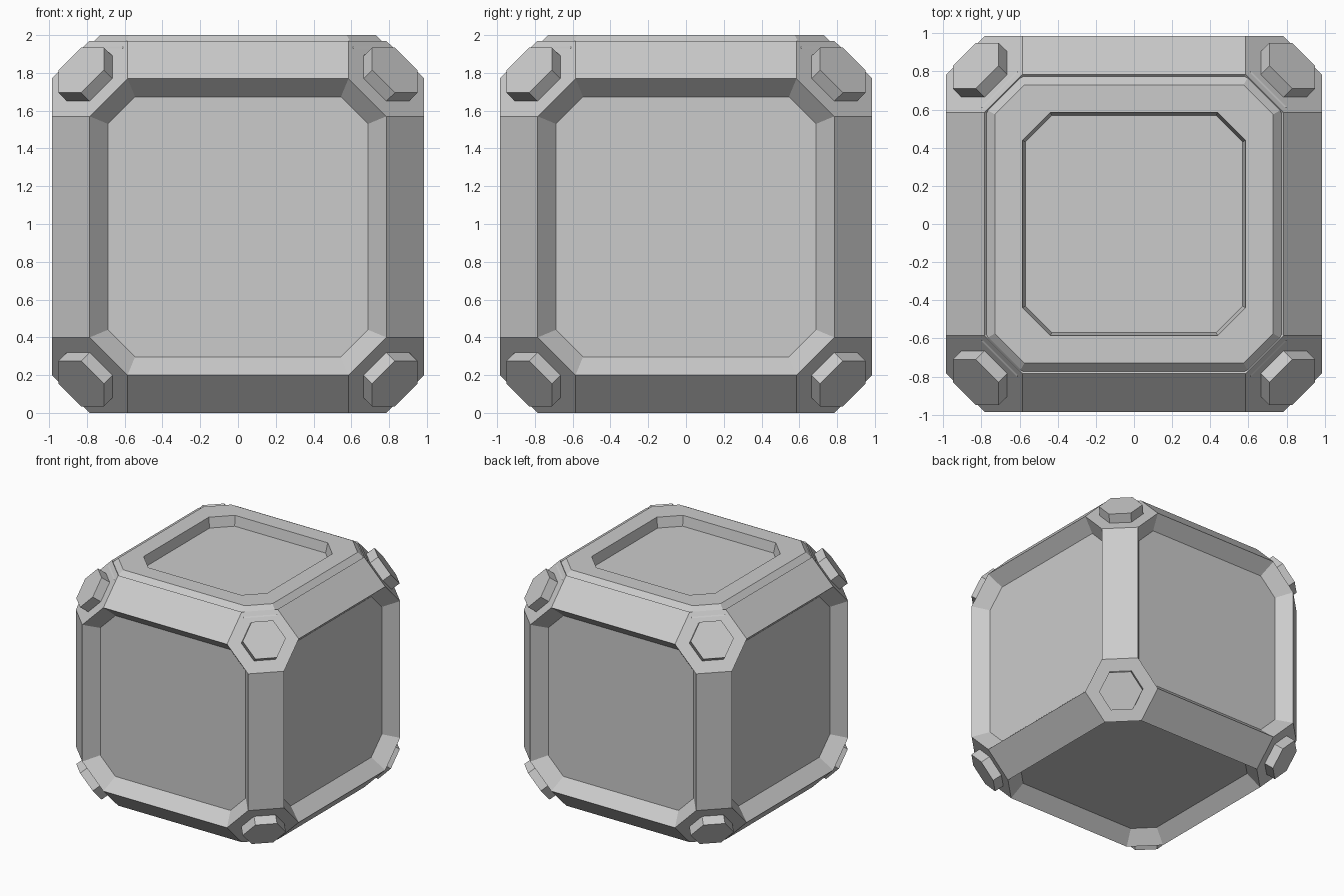
import bpy, bmesh
from itertools import permutations, product
from mathutils import Vector, Matrix

if "Cube" in bpy.data.objects:
    bpy.data.objects.remove(bpy.data.objects["Cube"])

C = 0.985                 # half size of the body, also its centre height
MID, LOW = 0.785, 0.585   # chamfer coordinates


def finish(bm, name, z=0.0):
    bmesh.ops.recalc_face_normals(bm, faces=bm.faces)
    me = bpy.data.meshes.new(name)
    bm.to_mesh(me)
    bm.free()
    ob = bpy.data.objects.new(name, me)
    ob.location.z = z
    bpy.context.collection.objects.link(ob)
    return ob


def hull(points):
    """Convex solid with its coplanar triangles merged into flat faces."""
    bm = bmesh.new()
    for p in points:
        bm.verts.new(p)
    bmesh.ops.convex_hull(bm, input=bm.verts)
    bmesh.ops.recalc_face_normals(bm, faces=bm.faces)
    bmesh.ops.dissolve_limit(bm, angle_limit=0.02, verts=bm.verts, edges=bm.edges)
    return bm


def octagon(bm, a, b, z):
    """Ring of eight vertices: square of half size a with corners cut at b."""
    pts = [(a, -b), (a, b), (b, a), (-b, a), (-a, b), (-a, -b), (-b, -a), (b, -a)]
    return [bm.verts.new((x, y, z)) for x, y in pts]


# Body: chamfered cube with a sloped recess in each of the six sides
signs = list(product((-1, 1), repeat=3))
bm = hull([[s * c for s, c in zip(sg, p)] for sg in signs for p in permutations((C, MID, LOW))])
sides = [f for f in bm.faces if max(abs(n) for n in f.normal) > 0.99]
bmesh.ops.inset_individual(bm, faces=sides, thickness=0.105, depth=-0.105)
finish(bm, "crate_body", C)

# Lid: octagonal plate with sloped rim and a shallow sunken middle
bm = bmesh.new()
rings = [octagon(bm, *r) for r in ((0.80, 0.615, 1.93), (0.73, 0.575, 2.0),
                                   (0.585, 0.44, 2.0), (0.57, 0.43, 1.915))]
for lo, hi in zip(rings, rings[1:]):
    for i in range(8):
        j = (i + 1) % 8
        bm.faces.new((lo[i], lo[j], hi[j], hi[i]))
bm.faces.new(rings[-1])
finish(bm, "lid")

# Corner bolts: hexagonal studs standing on the eight corner facets
T = 0.12
for n, sg in enumerate(signs):
    pts = [[s * (c + o) for s, o in zip(sg, p)]
           for c in (0.77, 0.83) for p in permutations((T, 0, -T))]
    finish(hull(pts), f"corner_bolt_{n + 1}", C)
